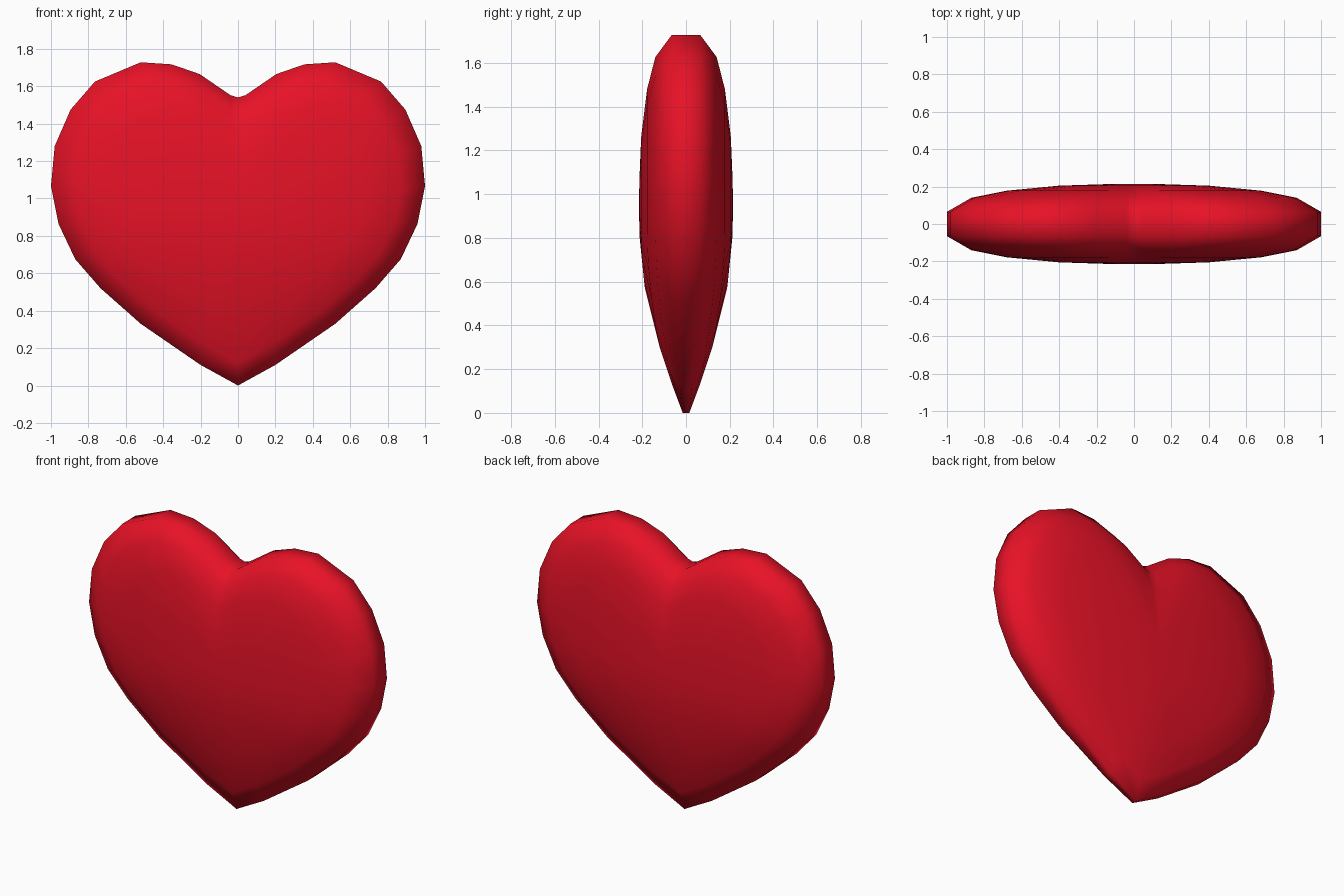
import bpy, bmesh

if "Cube" in bpy.data.objects:
    bpy.data.objects.remove(bpy.data.objects["Cube"])

# Right half of the heart outline (x, z), from the tip up to the cleft
HALF = [(0, 0), (0.2, 0.11), (0.52, 0.33), (0.735, 0.52), (0.87, 0.675),
        (0.96, 0.865), (1.0, 1.065), (0.98, 1.28), (0.895, 1.475),
        (0.765, 1.625), (0.52, 1.728), (0.355, 1.717), (0.205, 1.665),
        (0.04, 1.552), (0, 1.54)]
OUTLINE = HALF + [(-x, z) for x, z in HALF[-2:0:-1]]
CENTRE_Z = 0.95

# Pillow profile: outline scale and half depth, from the rim inwards
PROFILE = [(1.0, 0.065), (0.87, 0.14), (0.68, 0.178), (0.4, 0.205), (0.15, 0.213)]


def taper(z):
    """Thin the body towards the bottom tip."""
    return 1 - 0.77 * max(0, 1 - z / 0.85) ** 2


bm = bmesh.new()


def ring(scale, depth, side):
    verts = []
    for x, z in OUTLINE:
        zz = CENTRE_Z + (z - CENTRE_Z) * scale
        verts.append(bm.verts.new((x * scale, side * depth * taper(zz), zz)))
    return verts


def bridge(a, b):
    n = len(a)
    for i in range(n):
        j = (i + 1) % n
        bm.faces.new((a[i], a[j], b[j], b[i]))


# Domed front and back
rims = []
for side in (-1, 1):
    rings = [ring(s, d, side) for s, d in PROFILE]
    for a, b in zip(rings, rings[1:]):
        bridge(a, b)
    pole = bm.verts.new((0, side * 0.215, CENTRE_Z))
    last = rings[-1]
    for i in range(len(last)):
        bm.faces.new((last[i], last[(i + 1) % len(last)], pole))
    rims.append(rings[0])

# Narrow band around the edge
bridge(*rims)
bmesh.ops.recalc_face_normals(bm, faces=bm.faces[:])
for f in bm.faces:
    f.smooth = True

mesh = bpy.data.meshes.new("heart")
bm.to_mesh(mesh)
bm.free()
heart = bpy.data.objects.new("heart", mesh)
bpy.context.collection.objects.link(heart)

# Red colour
red = bpy.data.materials.new("red")
red.diffuse_color = (0.8, 0.006, 0.02, 1)
red.use_nodes = True
red.node_tree.nodes["Principled BSDF"].inputs["Base Color"].default_value = red.diffuse_color
mesh.materials.append(red)
